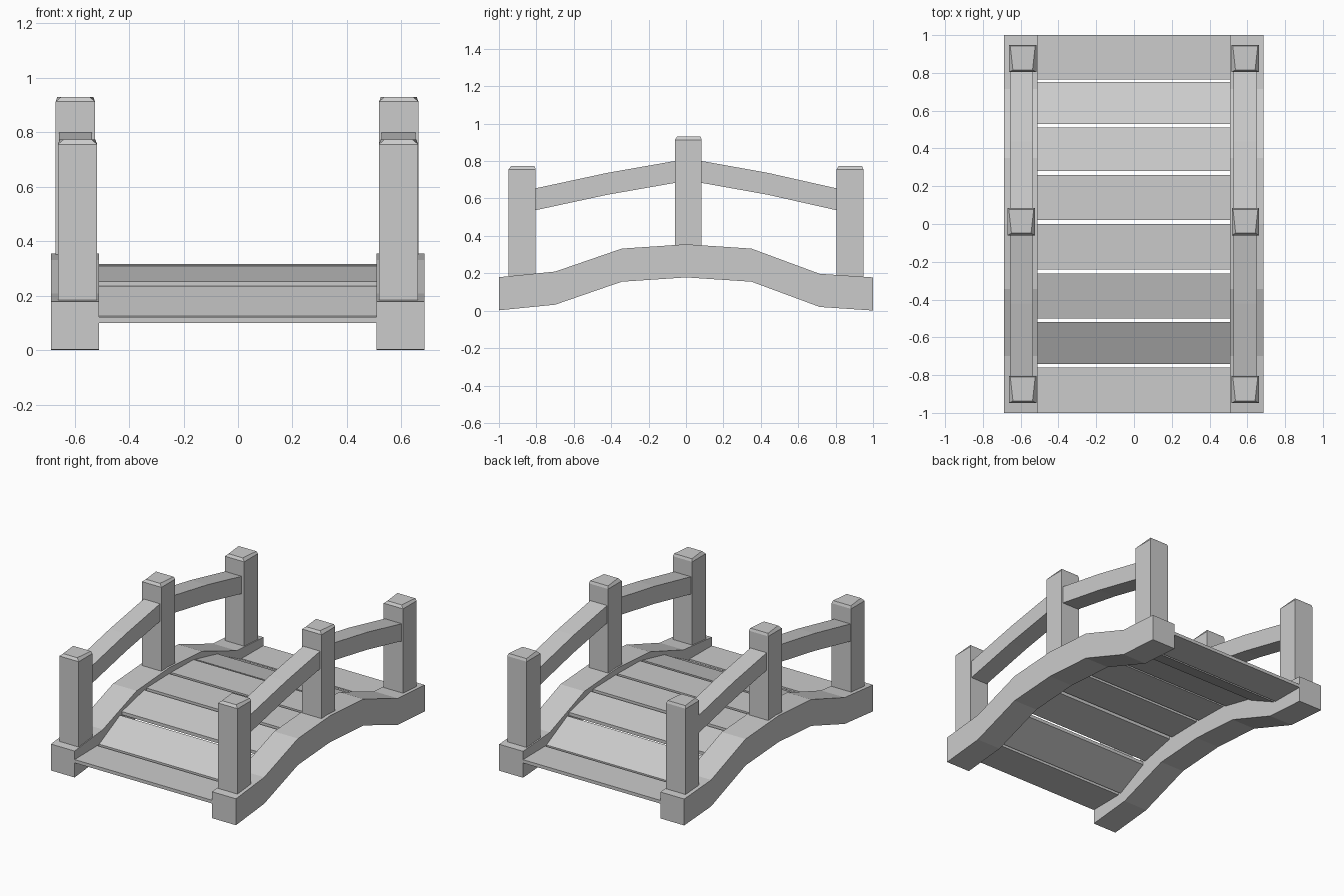
import bpy

if "Cube" in bpy.data.objects:
    bpy.data.objects.remove(bpy.data.objects["Cube"])


def make_mesh(name, verts, faces):
    mesh = bpy.data.meshes.new(name)
    mesh.from_pydata(verts, [], faces)
    mesh.update()
    obj = bpy.data.objects.new(name, mesh)
    bpy.context.collection.objects.link(obj)
    return obj


def strip(name, x0, x1, top, thickness):
    """Solid board: a (y, z) top line with a vertical thickness, spanning x0..x1."""
    n = len(top)
    verts = []
    for y, z in top:
        verts += [(x0, y, z - thickness), (x1, y, z - thickness), (x1, y, z), (x0, y, z)]
    faces = [(0, 1, 2, 3)]
    for i in range(n - 1):
        a, b = 4 * i, 4 * i + 4
        for k in range(4):
            m = (k + 1) % 4
            faces.append((a + k, b + k, b + m, a + m))
    e = 4 * (n - 1)
    faces.append((e + 3, e + 2, e + 1, e))
    return make_mesh(name, verts, faces)


def post(name, x, y, z0, z1):
    """Square post with an uneven chamfered cap."""
    h = 0.072
    verts = [(x + sx * h, y + sy * h, z)
             for z in (z0, z1 - 0.017)
             for sx, sy in ((-1, -1), (1, -1), (1, 1), (-1, 1))]
    verts += [(x - 0.052, y - 0.060, z1), (x + 0.052, y - 0.060, z1),
              (x + 0.066, y + 0.066, z1), (x - 0.066, y + 0.066, z1)]
    faces = [(3, 2, 1, 0), (8, 9, 10, 11)]
    for a in (0, 4):
        for k in range(4):
            m = (k + 1) % 4
            faces.append((a + k, a + m, a + 4 + m, a + 4 + k))
    return make_mesh(name, verts, faces)


# Arched side beams
beam_top = [(-1, 0.179), (-0.70, 0.209), (-0.343, 0.332), (0, 0.355),
            (0.35, 0.332), (0.715, 0.197), (1, 0.178)]
strip("left_beam", -0.687, -0.511, beam_top, 0.177)
strip("right_beam", 0.508, 0.685, beam_top, 0.177)

# Deck planks: y start, y end, top z at start, top z at end
planks = [(-1.0, -0.76, 0.122, 0.124), (-0.74, -0.52, 0.126, 0.236),
          (-0.50, -0.263, 0.253, 0.307), (-0.24, 0.0, 0.311, 0.316),
          (0.02, 0.26, 0.316, 0.311), (0.28, 0.512, 0.305, 0.253),
          (0.53, 0.752, 0.236, 0.126), (0.766, 1.0, 0.124, 0.122)]
for i, (y0, y1, za, zb) in enumerate(planks):
    strip(f"plank_{i + 1}", -0.511, 0.51, [(y0, za), (y1, zb)], 0.022)

# Posts and handrails on each side
rail_top = [(0.80, 0.655), (0.43, 0.737), (0.05, 0.805)]
for side, x_end, x_mid, r0, r1 in (("left", -0.589, -0.597, -0.657, -0.536),
                                   ("right", 0.589, 0.590, 0.526, 0.651)):
    post(f"{side}_front_post", x_end, -0.876, 0.17, 0.773)
    post(f"{side}_back_post", x_end, 0.876, 0.17, 0.773)
    post(f"{side}_middle_post", x_mid, 0.012, 0.32, 0.93)
    strip(f"{side}_back_rail", r0, r1, [(0.81, 0.653), (0.437, 0.737), (0.08, 0.801)][::-1], 0.117)
    strip(f"{side}_front_rail", r0, r1, [(-0.81, 0.653), (-0.42, 0.737), (-0.055, 0.801)], 0.117)
